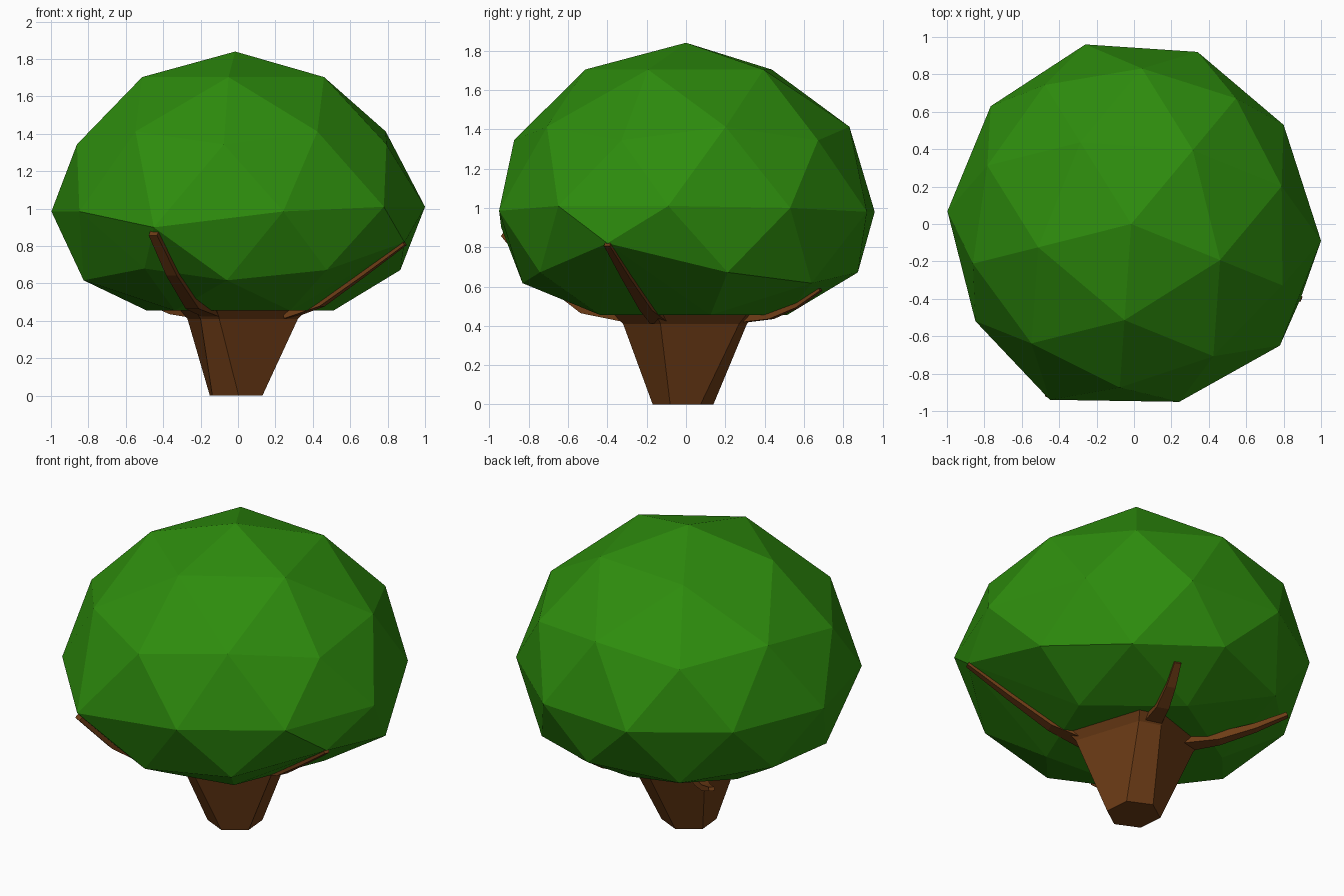
import bpy, bmesh
from math import radians, cos, sin, pi
from mathutils import Vector, Matrix

if "Cube" in bpy.data.objects:
    bpy.data.objects.remove(bpy.data.objects["Cube"])


def material(name, rgb):
    m = bpy.data.materials.new(name)
    m.diffuse_color = (*rgb, 1)
    m.use_nodes = True
    m.node_tree.nodes["Principled BSDF"].inputs["Base Color"].default_value = m.diffuse_color
    return m


def make_object(name, bm, mat):
    bmesh.ops.recalc_face_normals(bm, faces=bm.faces)
    me = bpy.data.meshes.new(name)
    bm.to_mesh(me)
    bm.free()
    me.materials.append(mat)
    ob = bpy.data.objects.new(name, me)
    bpy.context.collection.objects.link(ob)
    return ob


def loft(name, rings, mat):
    """Skin a list of equal point rings and cap both ends."""
    bm = bmesh.new()
    loops = [[bm.verts.new(p) for p in ring] for ring in rings]
    n = len(loops[0])
    for a, b in zip(loops, loops[1:]):
        for i in range(n):
            j = (i + 1) % n
            bm.faces.new((a[i], a[j], b[j], b[i]))
    bm.faces.new(loops[0][::-1])
    bm.faces.new(loops[-1])
    return make_object(name, bm, mat)


green = material("leaves", (0.027, 0.265, 0.004))
brown = material("bark", (0.155, 0.046, 0.008))

# Crown: faceted ball, taller above its waist and flat underneath
bm = bmesh.new()
bmesh.ops.create_icosphere(bm, subdivisions=2, radius=1,
                           matrix=Matrix.Rotation(radians(-22), 4, 'Z'))
for v in bm.verts:
    v.co.y *= 0.98
    if v.co.z > 0.1:
        v.co.x = v.co.x * 0.975 - 0.015
        v.co.z = 0.96 + v.co.z * (0.84 + 0.04 * v.co.z)
    else:
        v.co.z = 0.985 + max(v.co.z * 0.7, -0.53)
# Corners of the crown pulled to the branch tips, and a few uneven ones
for target in [(0.89, -0.40, 0.82), (-0.45, -0.94, 0.90), (0.80, 0.53, 1.00),
               (-0.50, -0.68, 0.68), (0.78, -0.65, 1.01), (1.00, -0.09, 1.01),
               (0.34, 0.92, 0.98), (-0.26, 0.96, 0.98)]:
    t = Vector(target)
    min(bm.verts, key=lambda v: (v.co - t).length).co = t
make_object("crown", bm, green)

# Trunk: six-sided foot widening to corners that point at the branches
foot = [(-0.01 + 0.155 * cos(radians(-25) + k * pi / 3),
         -0.015 + 0.155 * sin(radians(-25) + k * pi / 3), 0) for k in range(6)]
rim = [(0.32, -0.13), (0.19, 0.27), (0.06, 0.31), (-0.27, 0.20), (-0.20, -0.28), (-0.10, -0.32)]
loft("trunk", [foot, [(x, y, 0.41) for x, y in rim],
               [(x * 1.15, y * 1.15, 0.46) for x, y in rim]], brown)


# Branches: tapered four-sided limbs hugging the underside of the crown
def branch(name, path, w0, w1):
    pts = [Vector(p) for p in path]
    side = Vector((-pts[-1].y, pts[-1].x, 0)).normalized()
    rings = []
    for i, p in enumerate(pts):
        d = (pts[min(i + 1, len(pts) - 1)] - pts[max(i - 1, 0)]).normalized()
        up = d.cross(side).normalized()
        w = w0 + (w1 - w0) * (i / (len(pts) - 1)) ** 0.6
        rings.append([p + side * w * a + up * w * b * 0.7
                      for a, b in ((-1, -1), (1, -1), (1, 1), (-1, 1))])
    loft(name, rings, brown)


branch("front_branch", [(-0.12, -0.25, 0.45), (-0.24, -0.51, 0.49),
                        (-0.35, -0.74, 0.66), (-0.45, -0.92, 0.87)], 0.055, 0.025)
branch("right_branch", [(0.26, -0.13, 0.45), (0.44, -0.20, 0.50),
                        (0.66, -0.30, 0.65), (0.89, -0.40, 0.815)], 0.055, 0.016)
branch("back_branch", [(0.09, 0.24, 0.45), (0.15, 0.43, 0.46),
                       (0.20, 0.56, 0.51), (0.25, 0.68, 0.59)], 0.055, 0.02)
branch("left_branch", [(-0.18, 0.17, 0.45), (-0.34, 0.34, 0.46),
                       (-0.48, 0.49, 0.515), (-0.61, 0.62, 0.59)], 0.055, 0.016)
